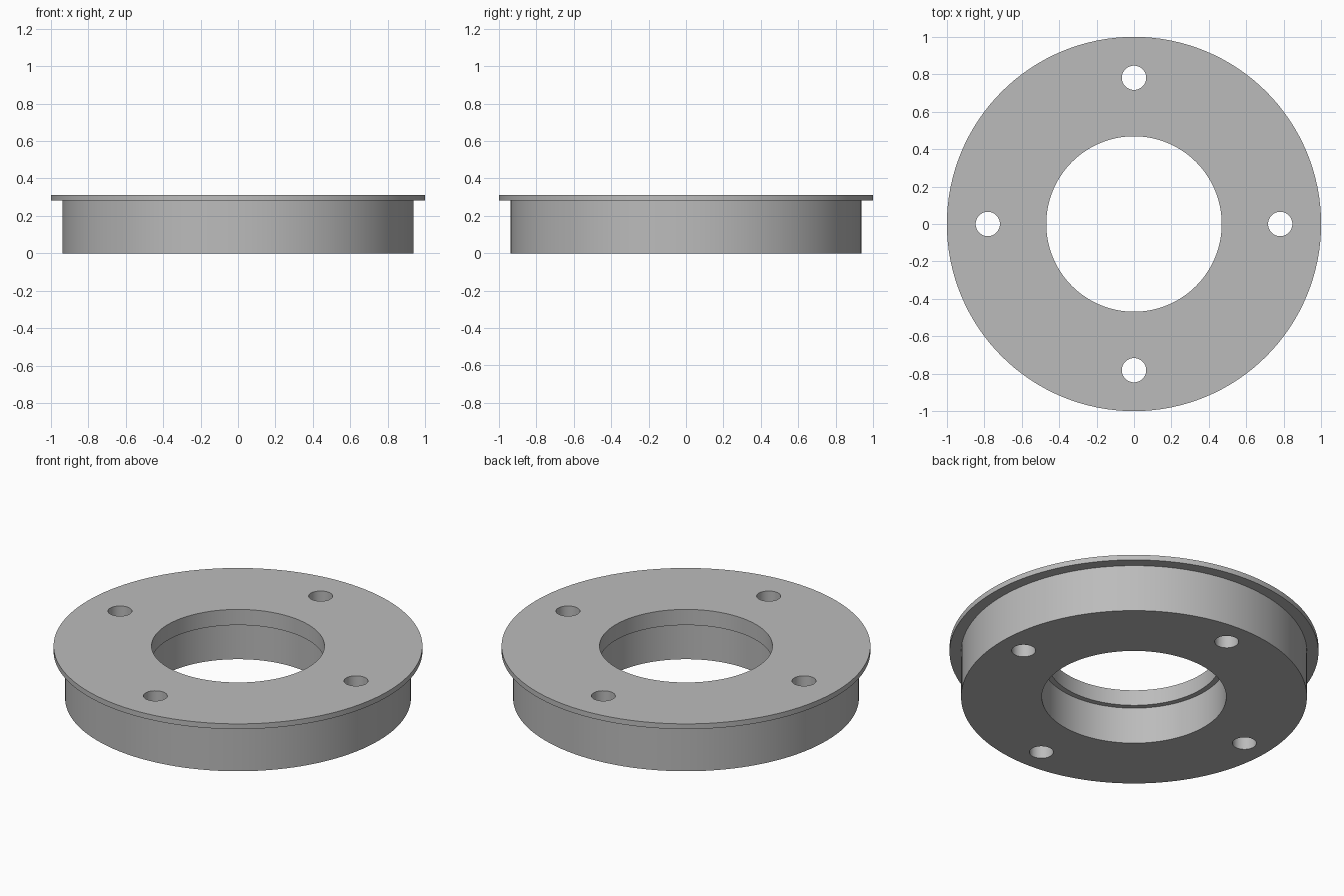
import bpy
import bmesh
from math import radians, cos, sin, pi
from mathutils import Matrix

cube = bpy.data.objects.get("Cube")
if cube:
    bpy.data.objects.remove(cube)

U = 1 / 32            # design unit
HEIGHT = 10 * U
SEGMENTS = 128


def make_material(name, colour):
    mat = bpy.data.materials.new(name)
    mat.use_nodes = True
    mat.diffuse_color = colour
    mat.node_tree.nodes["Principled BSDF"].inputs["Base Color"].default_value = colour
    return mat


def add_object(name, bm):
    bmesh.ops.recalc_face_normals(bm, faces=bm.faces)
    mesh = bpy.data.meshes.new(name)
    bm.to_mesh(mesh)
    bm.free()
    obj = bpy.data.objects.new(name, mesh)
    bpy.context.collection.objects.link(obj)
    return obj


def lathe(name, profile):
    """Revolve a closed (radius, z) profile around the z axis."""
    bm = bmesh.new()
    rings = []
    for i in range(SEGMENTS):
        a = 2 * pi * i / SEGMENTS
        rings.append([bm.verts.new((r * cos(a), r * sin(a), z)) for r, z in profile])
    n = len(profile)
    for i, ring in enumerate(rings):
        after = rings[(i + 1) % SEGMENTS]
        for j in range(n):
            k = (j + 1) % n
            bm.faces.new((ring[j], after[j], after[k], ring[k]))
    return add_object(name, bm)


# Ring body with a thin top flange and a stepped centre bore
flange_z = HEIGHT - U
step_z = HEIGHT - 3 * U
ring = lathe("flanged_ring", [
    (16 * U, 0), (30 * U, 0), (30 * U, flange_z), (32 * U, flange_z),
    (32 * U, HEIGHT), (15 * U, HEIGHT), (15 * U, step_z), (16 * U, step_z),
])
ring.data.materials.append(make_material("plain grey", (0.5, 0.5, 0.5, 1)))

# Four bolt holes through the full height
bm = bmesh.new()
for i in range(4):
    place = Matrix.Rotation(i * pi / 2, 4, "Z") @ Matrix.Translation((25 * U, 0, HEIGHT / 2))
    bmesh.ops.create_cone(bm, cap_ends=True, segments=48, radius1=0.065,
                          radius2=0.065, depth=2 * HEIGHT, matrix=place)
cutter = add_object("bolt_hole_cutter", bm)
cutter.hide_render = True

cut = ring.modifiers.new("bolt_holes", "BOOLEAN")
cut.operation = "DIFFERENCE"
cut.solver = "EXACT"
cut.object = cutter

bpy.ops.object.select_all(action="DESELECT")
ring.select_set(True)
bpy.context.view_layer.objects.active = ring
bpy.ops.object.modifier_apply(modifier=cut.name)
bpy.data.objects.remove(cutter)

bpy.ops.object.shade_smooth_by_angle(angle=radians(30))
